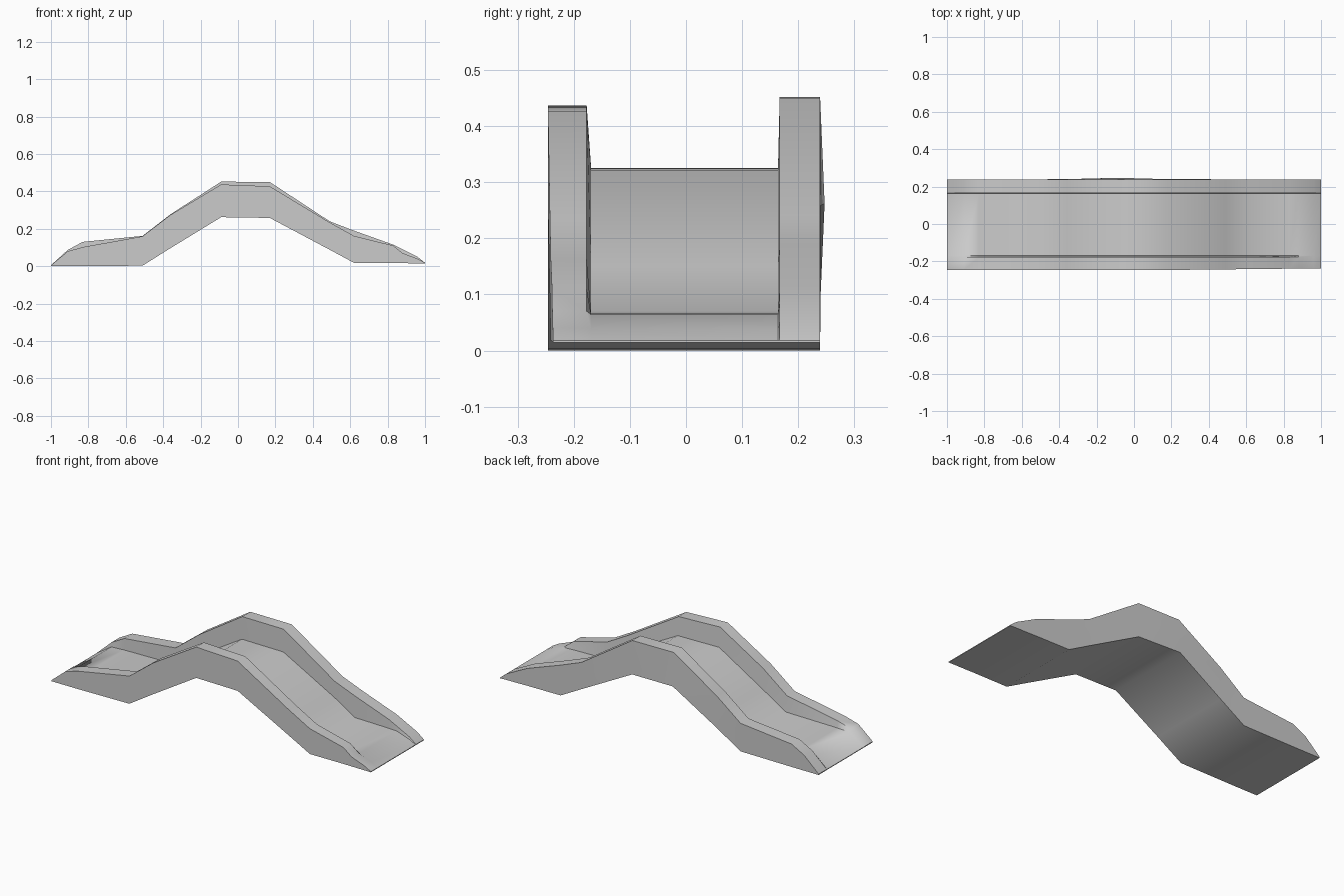
import bpy, bmesh, math

if "Cube" in bpy.data.objects:
    bpy.data.objects.remove(bpy.data.objects["Cube"])

# Stations along the bridge: x, underside z, deck z, front parapet z, back parapet z
STATIONS = [
    (-1.00, 0.000, 0.004, 0.005, 0.005),
    (-0.91, 0.000, 0.062, 0.080, 0.087),
    (-0.83, 0.000, 0.066, 0.102, 0.130),
    (-0.51, 0.003, 0.070, 0.160, 0.162),
    (-0.36, 0.097, 0.162, 0.275, 0.278),
    (-0.09, 0.262, 0.325, 0.437, 0.452),
    (0.17, 0.258, 0.322, 0.427, 0.450),
    (0.49, 0.088, 0.150, 0.234, 0.240),
    (0.62, 0.018, 0.070, 0.162, 0.190),
    (0.83, 0.017, 0.066, 0.110, 0.115),
    (0.88, 0.016, 0.064, 0.070, 0.090),
    (0.96, 0.015, 0.038, 0.040, 0.050),
    (1.00, 0.014, 0.018, 0.018, 0.018),
]


def section(x, bottom, deck, front, back):
    """U-shaped cross-section: floor slab with a parapet on each side."""
    yf = -0.246 + 0.009 * max(0.0, (x - 0.17) / 0.83)
    yb = 0.239
    bulge = 0.008 * max(0.0, 1 - abs(x + 0.09) / 0.3)
    return [
        (x, yf, bottom), (x, yf, front), (x, -0.177, front), (x, -0.169, deck),
        (x, 0.164, deck), (x, 0.167, back), (x, yb, back), (x, yb + bulge, bottom),
    ]


# Bridge body lofted through the stations
bm = bmesh.new()
rings = [[bm.verts.new(p) for p in section(*s)] for s in STATIONS]
for a, b in zip(rings, rings[1:]):
    for i in range(8):
        j = (i + 1) % 8
        bm.faces.new((a[i], a[j], b[j], b[i]))

# End caps split into floor and parapet quads
for r in (rings[0], rings[-1]):
    for quad in ((0, 1, 2, 3), (0, 3, 4, 7), (4, 5, 6, 7)):
        bm.faces.new([r[i] for i in quad])

bmesh.ops.recalc_face_normals(bm, faces=bm.faces)
mesh = bpy.data.meshes.new("bridge")
bm.to_mesh(mesh)
bm.free()
bridge = bpy.data.objects.new("bridge", mesh)
bpy.context.collection.objects.link(bridge)

# Smooth deck, crisp parapet edges
bpy.context.view_layer.objects.active = bridge
bridge.select_set(True)
bpy.ops.object.shade_smooth_by_angle(angle=math.radians(45))
